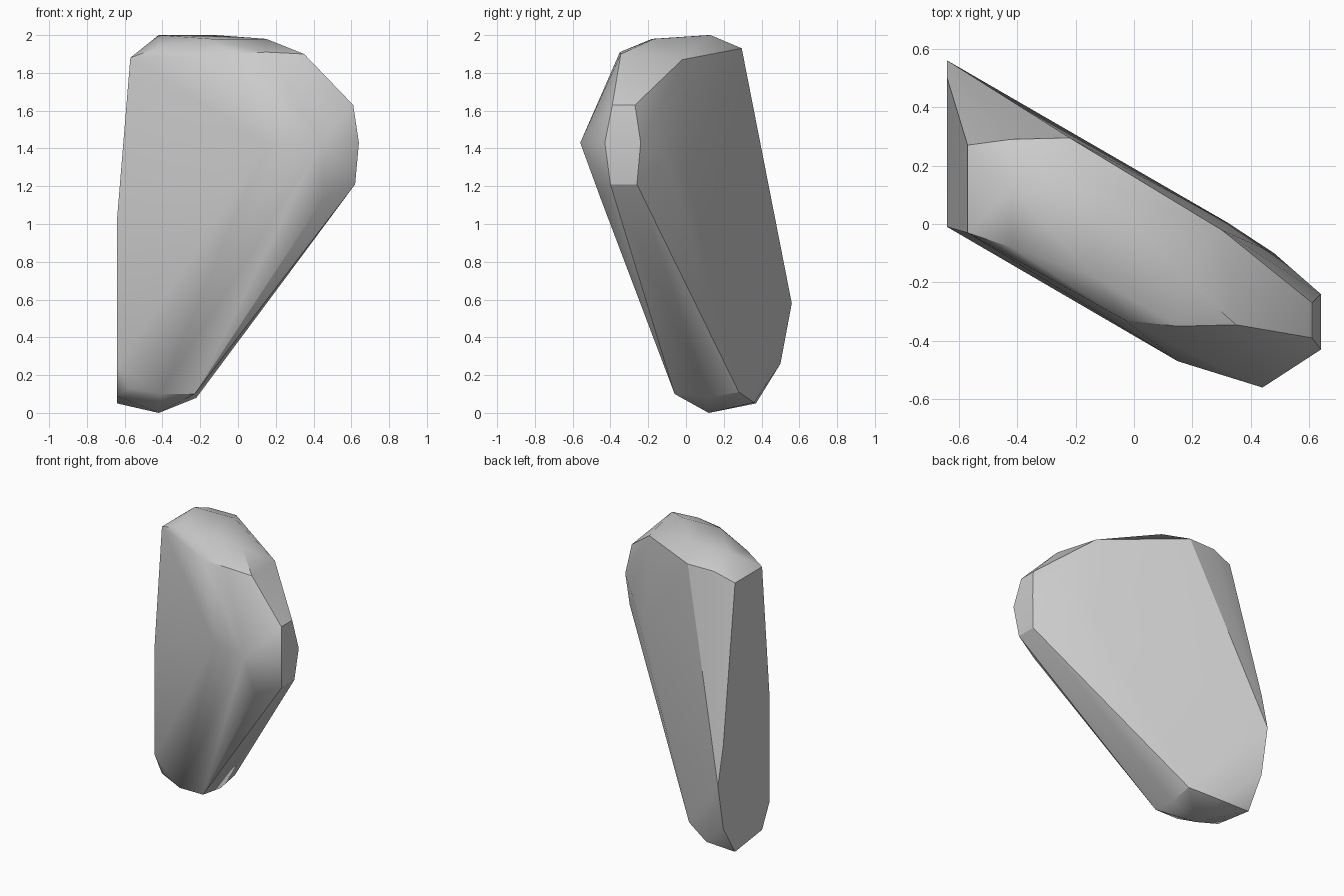
import bpy, bmesh, math

cube = bpy.data.objects.get("Cube")
if cube:
    bpy.data.objects.remove(cube, do_unlink=True)

# Corner points of the boulder, grouped by region
TIP = [(.64, -.43, 1.43), (.64, -.24, 1.43), (.61, -.39, 1.63),
       (.61, -.27, 1.63), (.62, -.40, 1.21), (.62, -.26, 1.21)]
FRONT = [(.44, -.56, 1.43), (.45, -.45, 1.13), (.15, -.47, 1.42)]
BACK = [(.32, .005, 1.25), (.48, -.1, 1.35)]
END = [(-.64, -.01, 1.03), (-.64, -.01, .25), (-.64, .07, .09), (-.64, .37, .05),
       (-.64, .5, .26), (-.64, .56, .58), (-.64, .5, .85),
       (-.57, -.03, 1.88), (-.57, .27, 1.88)]
BOTTOM = [(-.42, .12, 0), (-.22, .12, .08), (-.22, .28, .11), (-.41, .36, .055),
          (-.23, -.06, .1), (-.41, -.06, .1), (-.58, 0, .13)]
TOP = [(.35, -.345, 1.9), (.15, -.35, 1.91), (-.03, -.33, 1.9), (-.42, -.08, 1.935),
       (.3, -.02, 1.87), (-.22, .295, 1.93), (-.42, .29, 1.93),
       (-.42, .12, 2), (-.12, .13, 2), (-.14, -.18, 1.98), (.15, -.17, 1.98)]

# Wrap the corners in a convex shell
bm = bmesh.new()
for p in TIP + FRONT + BACK + END + BOTTOM + TOP:
    bm.verts.new(p)
bmesh.ops.convex_hull(bm, input=bm.verts[:])
bmesh.ops.delete(bm, geom=[v for v in bm.verts if not v.link_faces], context='VERTS')
bmesh.ops.dissolve_limit(bm, angle_limit=math.radians(1), verts=bm.verts[:], edges=bm.edges[:])
bmesh.ops.recalc_face_normals(bm, faces=bm.faces[:])

mesh = bpy.data.meshes.new("boulder")
bm.to_mesh(mesh)
bm.free()
boulder = bpy.data.objects.new("boulder", mesh)
bpy.context.collection.objects.link(boulder)

# Plain grey stone
stone = bpy.data.materials.new("grey_stone")
stone.use_nodes = True
grey = (.6, .6, .6, 1)
stone.diffuse_color = grey
stone.node_tree.nodes["Principled BSDF"].inputs["Base Color"].default_value = grey
mesh.materials.append(stone)

# Soft facets, with the hard ridges kept
for o in bpy.context.selected_objects:
    o.select_set(False)
boulder.select_set(True)
bpy.context.view_layer.objects.active = boulder
bpy.ops.object.shade_smooth_by_angle(angle=math.radians(30))
